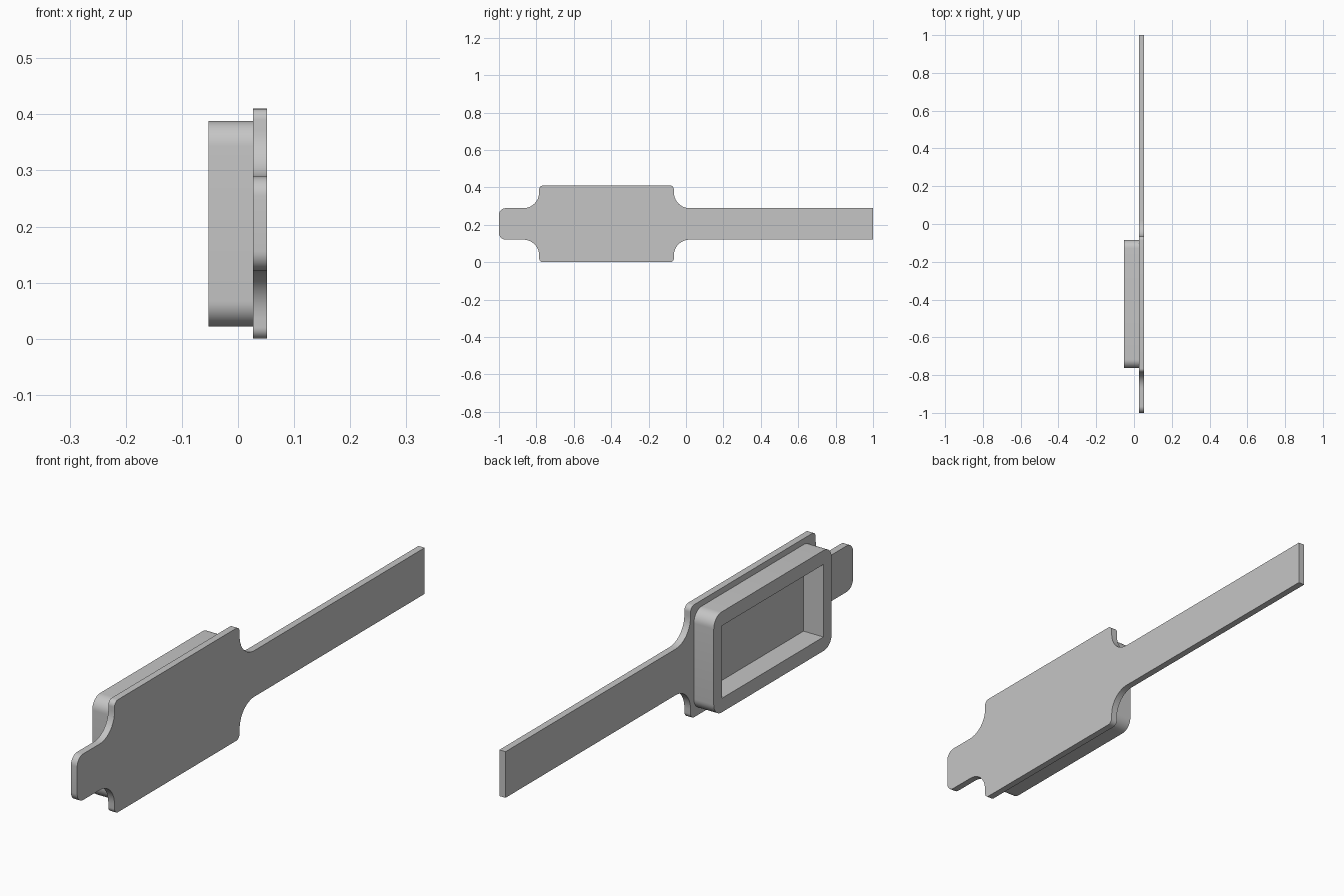
import bpy
import bmesh
import math
from mathutils import Vector

cube = bpy.data.objects.get("Cube")
if cube:
    bpy.data.objects.remove(cube, do_unlink=True)

grey = bpy.data.materials.new("plain grey")
grey.use_nodes = True
colour = (0.56, 0.56, 0.56, 1)
grey.diffuse_color = colour
grey.node_tree.nodes["Principled BSDF"].inputs["Base Color"].default_value = colour

MID = 0.205  # height of the centre line


def rounded(corners, steps=10):
    """Outline in (y, z) with each corner (y, z, radius) turned into an arc."""
    points = []
    for i, (y, z, radius) in enumerate(corners):
        here = Vector((y, z))
        if radius == 0:
            points.append(here)
            continue
        to_prev = (Vector(corners[i - 1][:2]) - here).normalized()
        to_next = (Vector(corners[(i + 1) % len(corners)][:2]) - here).normalized()
        centre = here + (to_prev + to_next) * radius
        for k in range(steps + 1):
            a = math.pi / 2 * k / steps
            points.append(centre - radius * (to_next * math.cos(a) + to_prev * math.sin(a)))
    return points


def rectangle(y0, y1, half_height, radius):
    return rounded([(y0, MID - half_height, radius), (y1, MID - half_height, radius),
                    (y1, MID + half_height, radius), (y0, MID + half_height, radius)])


def slab(name, outlines, x0, x1):
    """Fill the outlines (later ones are holes) and extrude along x."""
    bm = bmesh.new()
    for outline in outlines:
        verts = [bm.verts.new((x0, p.x, p.y)) for p in outline]
        for i, v in enumerate(verts):
            bm.edges.new((verts[i - 1], v))
    bmesh.ops.triangle_fill(bm, edges=bm.edges[:], use_beauty=True)
    result = bmesh.ops.extrude_face_region(bm, geom=bm.faces[:], use_keep_orig=True)
    moved = [g for g in result["geom"] if isinstance(g, bmesh.types.BMVert)]
    bmesh.ops.translate(bm, verts=moved, vec=(x1 - x0, 0, 0))
    bmesh.ops.recalc_face_normals(bm, faces=bm.faces[:])
    mesh = bpy.data.meshes.new(name)
    bm.to_mesh(mesh)
    bm.free()
    mesh.materials.append(grey)
    obj = bpy.data.objects.new(name, mesh)
    bpy.context.collection.objects.link(obj)
    bpy.ops.object.select_all(action="DESELECT")
    obj.select_set(True)
    bpy.context.view_layer.objects.active = obj
    bpy.ops.object.shade_smooth_by_angle(angle=math.radians(30))
    return obj


# Backing plate: short tab, wide body and long strap in one outline
strap, body = 0.084, 0.205
upper = [(1, strap, 0), (-0.065, strap, 0.085), (-0.065, body, 0.02),
         (-0.785, body, 0.02), (-0.785, strap, 0.085), (-1, strap, 0.035)]
lower = [(y, -h, r) for y, h, r in reversed(upper)]
plate_outline = rounded([(y, MID + h, r) for y, h, r in upper + lower])
slab("backing_plate", [plate_outline], 0.027, 0.052)

# Raised frame with a square-cornered opening down to the plate
slab("raised_frame", [rectangle(-0.763, -0.084, 0.183, 0.045),
                      rectangle(-0.715, -0.132, 0.132, 0)], 0.027, -0.053)
